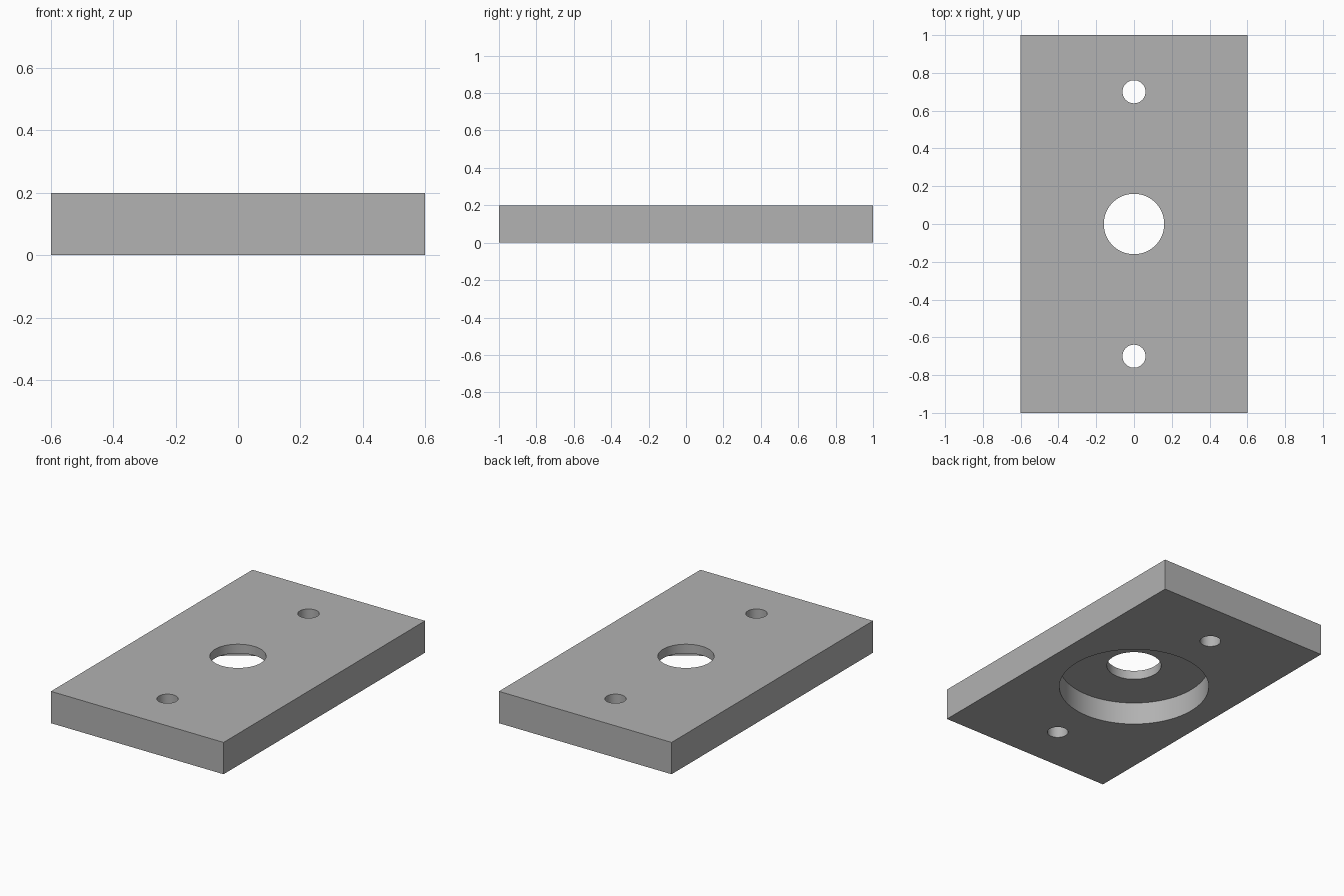
import bpy
import math

if "Cube" in bpy.data.objects:
    bpy.data.objects.remove(bpy.data.objects["Cube"], do_unlink=True)

WIDTH, LENGTH, HEIGHT = 1.2, 2.0, 0.2
RECESS_DEPTH = 0.143

# Plain grey metal
grey = bpy.data.materials.new("plain grey")
grey.use_nodes = True
colour = (0.445, 0.445, 0.445, 1)
grey.diffuse_color = colour
grey.node_tree.nodes["Principled BSDF"].inputs["Base Color"].default_value = colour

# Rectangular plate
bpy.ops.mesh.primitive_cube_add(size=1, location=(0, 0, HEIGHT / 2))
plate = bpy.context.object
plate.name = "mounting_plate"
plate.scale = (WIDTH, LENGTH, HEIGHT)
bpy.ops.object.transform_apply(location=True, rotation=False, scale=True)
plate.data.materials.append(grey)


def bore(name, radius, y, bottom, top):
    """Cut a round vertical hole in the plate between two heights."""
    bpy.ops.mesh.primitive_cylinder_add(
        vertices=96, radius=radius, depth=top - bottom,
        location=(0, y, (bottom + top) / 2))
    cutter = bpy.context.object
    cutter.name = name
    cutter.hide_render = True
    cutter.data.materials.append(grey)
    cut = plate.modifiers.new(name, "BOOLEAN")
    cut.operation = "DIFFERENCE"
    cut.solver = "EXACT"
    cut.object = cutter
    bpy.context.view_layer.objects.active = plate
    bpy.ops.object.modifier_apply(modifier=cut.name)
    bpy.data.objects.remove(cutter, do_unlink=True)


# Wide recess underneath, centre hole and two screw holes
bore("bottom_recess", 0.44, 0, -0.1, RECESS_DEPTH)
bore("centre_hole", 0.16, 0, -0.1, HEIGHT + 0.1)
for side in (-1, 1):
    bore("screw_hole", 0.061, side * 0.7, -0.1, HEIGHT + 0.1)

# Smooth bores with crisp rims
bpy.ops.object.select_all(action="DESELECT")
plate.select_set(True)
bpy.context.view_layer.objects.active = plate
bpy.ops.object.shade_smooth_by_angle(angle=math.radians(30))
